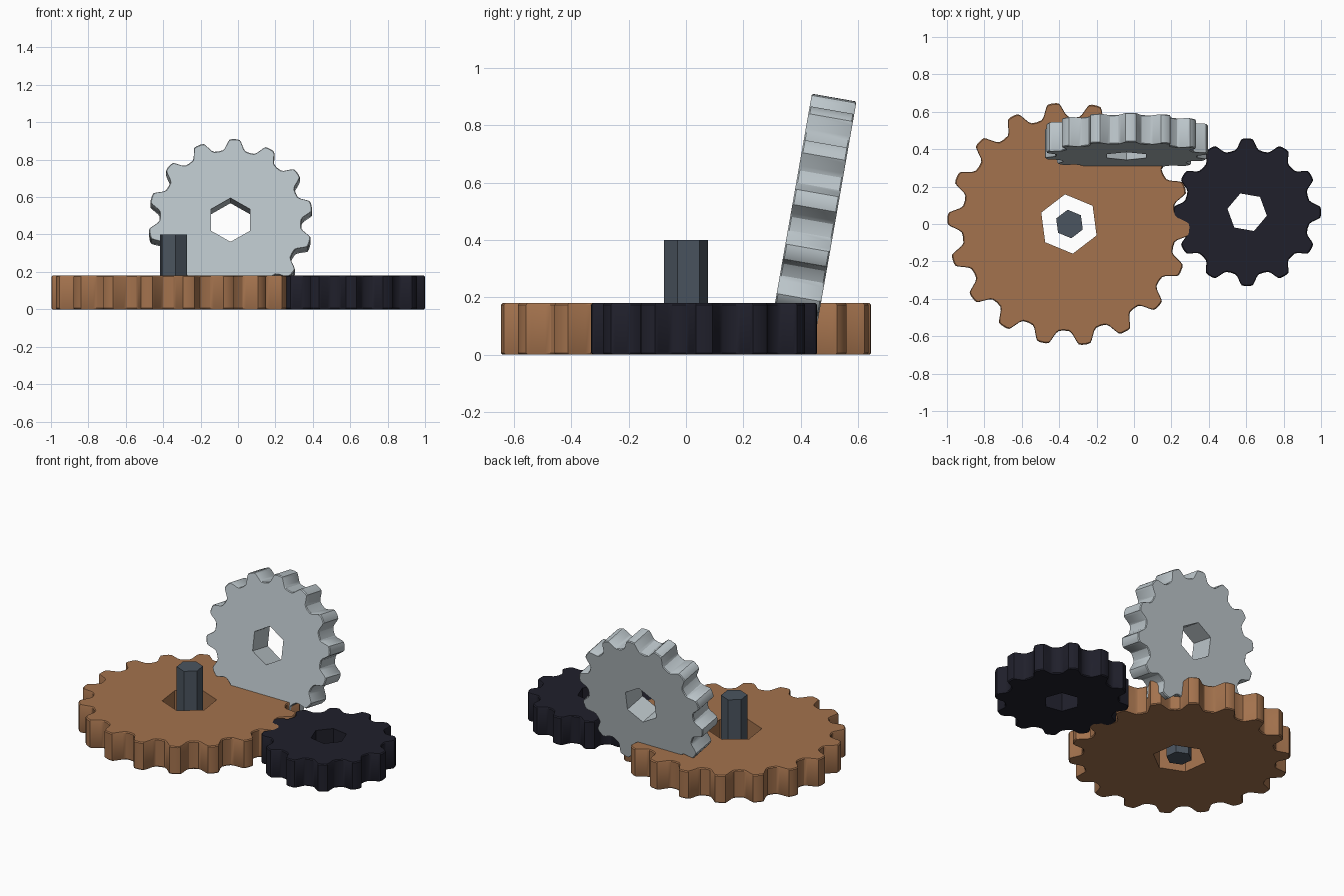
import bpy, bmesh
from math import radians, cos, sin, pi
from mathutils import Vector

cube = bpy.data.objects.get("Cube")
if cube:
    bpy.data.objects.remove(cube, do_unlink=True)


def material(name, rgb):
    m = bpy.data.materials.new(name)
    m.use_nodes = True
    m.diffuse_color = (*rgb, 1)
    m.node_tree.nodes["Principled BSDF"].inputs["Base Color"].default_value = (*rgb, 1)
    return m


def polar(radius, degrees):
    a = radians(degrees)
    return Vector((radius * cos(a), radius * sin(a), 0))


def hexagon(radius, turn):
    return [polar(radius, turn + 60 * i) for i in range(6)]


def gear_outline(teeth, tip, root, turn):
    """Rounded tooth profile, described as (fraction of pitch, fraction of depth)."""
    half = [(0.07, 1.0), (0.14, 0.95), (0.18, 0.78), (0.29, 0.22), (0.36, 0.05)]
    tooth = [(-f, d) for f, d in reversed(half)] + [(0, 1.0)] + half + [(0.5, 0.0)]
    pitch = 360 / teeth
    return [polar(root + (tip - root) * d, turn + (i + f) * pitch)
            for i in range(teeth) for f, d in tooth]


def ring(bm, points, z, scale=1.0):
    return [bm.verts.new((p.x * scale, p.y * scale, z)) for p in points]


def loop_edges(bm, verts):
    out = []
    for a, b in zip(verts, verts[1:] + verts[:1]):
        out.append(bm.edges.get((a, b)) or bm.edges.new((a, b)))
    return out


def walls(bm, rings):
    for low, high in zip(rings, rings[1:]):
        n = len(low)
        for i in range(n):
            j = (i + 1) % n
            bm.faces.new((low[i], low[j], high[j], high[i]))


def solid(name, outer, inner, depth, mat, location, tilt=0, soften=0.0):
    """Thick plate with softened rims and an optional hole."""
    bm = bmesh.new()
    h = depth / 2
    reach = max(p.length for p in outer)
    shrink = 1 - soften / reach
    if soften:
        levels = [(-h, shrink), (-h + soften, 1), (h - soften, 1), (h, shrink)]
    else:
        levels = [(-h, 1), (h, 1)]
    outside = [ring(bm, outer, z, s) for z, s in levels]
    walls(bm, outside)
    inside = []
    if inner:
        inside = [ring(bm, inner, -h), ring(bm, inner, h)]
        walls(bm, inside)
    for end in (0, -1):
        if inner:
            edges = loop_edges(bm, outside[end]) + loop_edges(bm, inside[end])
            bmesh.ops.triangle_fill(bm, edges=edges, use_beauty=True)
        else:
            bm.faces.new(outside[end])
    bmesh.ops.recalc_face_normals(bm, faces=bm.faces)
    mesh = bpy.data.meshes.new(name)
    bm.to_mesh(mesh)
    bm.free()
    mesh.materials.append(mat)
    obj = bpy.data.objects.new(name, mesh)
    obj.location = location
    obj.rotation_euler.x = radians(tilt)
    bpy.context.collection.objects.link(obj)
    bpy.ops.object.select_all(action="DESELECT")
    obj.select_set(True)
    bpy.context.view_layer.objects.active = obj
    bpy.ops.object.shade_smooth_by_angle(angle=radians(30))
    return obj


bronze = material("bronze_brown", (0.37, 0.17, 0.075))
black = material("blue_black", (0.014, 0.014, 0.024))
silver = material("silver_grey", (0.50, 0.56, 0.59))
steel = material("dark_steel", (0.07, 0.09, 0.115))

# Flat gears lying on the ground
solid("large_gear", gear_outline(18, 0.65, 0.57, -2.5), hexagon(0.16, -22.5),
      0.18, bronze, (-0.348, 0, 0.09), soften=0.006)
solid("small_gear", gear_outline(12, 0.395, 0.335, 0), hexagon(0.107, -10),
      0.18, black, (0.605, 0.063, 0.09), soften=0.006)

# Leaning gear sunk into the large one
solid("leaning_gear", gear_outline(14, 0.44, 0.378, 87), hexagon(0.119, 90),
      0.158, silver, (-0.04, 0.441, 0.464), tilt=80, soften=0.005)

# Hexagonal shaft standing in the large gear's hole
solid("shaft", hexagon(0.077, -22.5), None, 0.4, steel, (-0.345, 0, 0.2))
